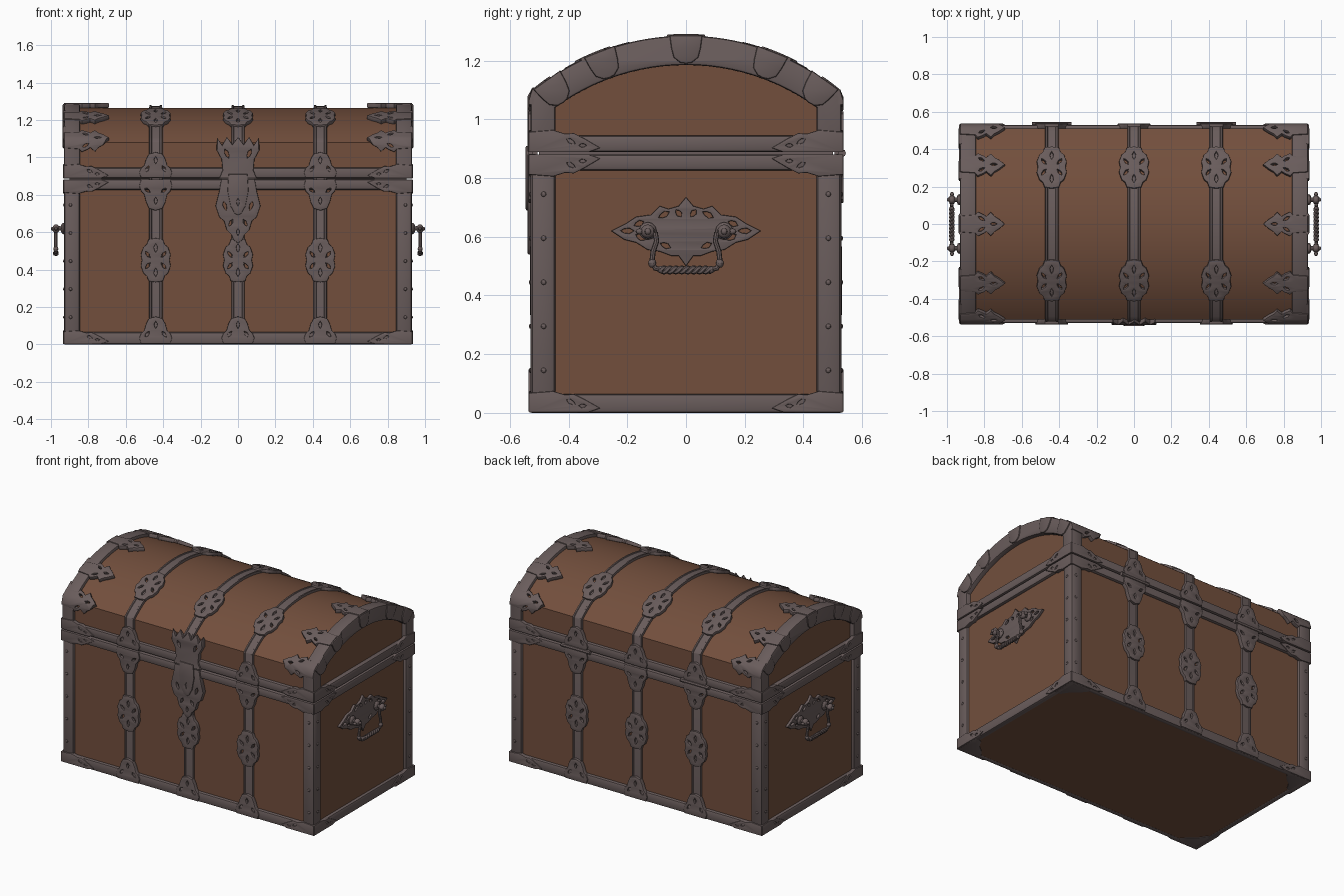
import bpy, bmesh, math
from math import sin, cos, pi
from mathutils import Vector

if "Cube" in bpy.data.objects:
    bpy.data.objects.remove(bpy.data.objects["Cube"])

def mat(name, col):
    m = bpy.data.materials.new(name)
    m.diffuse_color = (*col, 1)
    m.use_nodes = True
    m.node_tree.nodes["Principled BSDF"].inputs["Base Color"].default_value = m.diffuse_color
    return m

LEATHER = mat("brown_leather", (0.17, 0.078, 0.046))
IRON = mat("dark_iron", (0.142, 0.108, 0.106))

X, Y, H, TOP = 0.91, 0.51, 1.08, 1.265            # leather half sizes, lid shoulder, crown
R = (Y * Y + (TOP - H) ** 2) / (2 * (TOP - H))
CZ, A = TOP - R, math.asin(Y / R)
ARC = R * A
LEN = 2 * (H + ARC)

# surface mappings: (u, v, height above the surface) -> point
def girth(u, s, w):
    if s <= H:
        return Vector((u, -Y - w, s))
    if s >= LEN - H:
        return Vector((u, Y + w, LEN - s))
    a = -A + (s - H) / R
    return Vector((u, (R + w) * sin(a), CZ + (R + w) * cos(a)))

def side(u, v, w):
    return Vector((X + w, u, v))

def under(u, v, w):
    return Vector((u, v, w))

def finish(bm, name, mirror="", m=IRON):
    signs = [(a, b) for a in ((1, -1) if "x" in mirror else (1,)) for b in ((1, -1) if "y" in mirror else (1,))]
    base = list(bm.verts) + list(bm.edges) + list(bm.faces)
    for sx, sy in signs[1:]:
        d = bmesh.ops.duplicate(bm, geom=base)
        for v in d["geom"]:
            if isinstance(v, bmesh.types.BMVert):
                v.co.x *= sx
                v.co.y *= sy
    bmesh.ops.recalc_face_normals(bm, faces=bm.faces[:])
    me = bpy.data.meshes.new(name)
    bm.to_mesh(me)
    bm.free()
    me.materials.clear()
    me.materials.append(m)
    ob = bpy.data.objects.new(name, me)
    bpy.context.collection.objects.link(ob)
    bpy.ops.object.select_all(action='DESELECT')
    ob.select_set(True)
    bpy.context.view_layer.objects.active = ob
    bpy.ops.object.shade_smooth_by_angle(angle=math.radians(35))
    return ob

def box(name, lo, hi, mirror="", bev=0.012, m=IRON):
    bm = bmesh.new()
    bmesh.ops.create_cube(bm, size=1)
    for v in bm.verts:
        v.co = Vector([lo[i] + (v.co[i] + 0.5) * (hi[i] - lo[i]) for i in range(3)])
    if bev:
        bmesh.ops.bevel(bm, geom=bm.edges[:], offset=bev, segments=2, profile=0.5, affect='EDGES')
    return finish(bm, name, mirror, m)

def plate(name, outline, holes, w0, w1, fmap, mirror="", bev=0.004, cuts=False):
    """Pierced flat plate from a filled 2D curve, wrapped on to a surface."""
    cu = bpy.data.curves.new("outline", 'CURVE')
    cu.dimensions, cu.fill_mode = '2D', 'BOTH'
    cu.extrude, cu.bevel_depth, cu.offset, cu.bevel_resolution = (w1 - w0) / 2 - bev, bev, -bev, 1
    for pts in [outline] + holes:
        sp = cu.splines.new('POLY')
        sp.points.add(len(pts) - 1)
        for p, q in zip(sp.points, pts):
            p.co = (q[0], q[1], 0, 1)
        sp.use_cyclic_u = True
    ob = bpy.data.objects.new("outline", cu)
    bpy.context.collection.objects.link(ob)
    dg = bpy.context.evaluated_depsgraph_get()
    me = bpy.data.meshes.new_from_object(ob.evaluated_get(dg))
    bm = bmesh.new()
    bm.from_mesh(me)
    bpy.data.objects.remove(ob)
    bmesh.ops.remove_doubles(bm, verts=bm.verts[:], dist=1e-5)
    if cuts:
        vs = [p[1] for p in outline]
        for i in range(1, 7):
            y = min(vs) + (max(vs) - min(vs)) * i / 7
            bmesh.ops.bisect_plane(bm, geom=bm.verts[:] + bm.edges[:] + bm.faces[:], plane_co=(0, y, 0), plane_no=(0, 1, 0))
    for v in bm.verts:
        v.co = fmap(v.co.x, v.co.y, v.co.z + (w0 + w1) / 2)
    return finish(bm, name, mirror)

def sym(half, u0=0, v0=0, k=1):
    """Mirror a right-hand half outline about u = 0 and place it."""
    pts = half + [(-x, y) for x, y in reversed(half) if x > 0]
    return [(u0 + x, v0 + k * y) for x, y in pts]

def drop(u, v, ln, wd, ang=0):
    """Leaf-shaped piercing."""
    pts = [(ln, 0), (ln * .3, wd), (-ln * .5, wd * .7), (-ln, 0), (-ln * .5, -wd * .7), (ln * .3, -wd)]
    return [(u + x * cos(ang) - y * sin(ang), v + x * sin(ang) + y * cos(ang)) for x, y in pts]

def sweep(name, section, path, mirror="", m=IRON):
    """path: list of functions of a section point giving a position."""
    bm = bmesh.new()
    rings = [[bm.verts.new(f(*p)) for p in section] for f in path]
    n = len(section)
    for a, b in zip(rings, rings[1:]):
        for i in range(n):
            bm.faces.new((a[i], a[(i + 1) % n], b[(i + 1) % n], b[i]))
    bm.faces.new(rings[0])
    bm.faces.new(rings[-1])
    return finish(bm, name, mirror, m)

def tube(name, pts, r, mirror="", n=8):
    pts = [Vector(p) for p in pts]
    path = []
    for i, p in enumerate(pts):
        t = (pts[min(i + 1, len(pts) - 1)] - pts[max(i - 1, 0)]).normalized()
        a = t.orthogonal() if abs(t.x) > .9 else t.cross(Vector((1, 0, 0)))
        a.normalize()
        b = t.cross(a)
        path.append(lambda u, v, p=p, a=a, b=b: p + a * u + b * v)
    return sweep(name, [(r * cos(2 * pi * k / n), r * sin(2 * pi * k / n)) for k in range(n)], path, mirror)

def balls(name, items, mirror="", seg=10):
    bm = bmesh.new()
    for c, r in items:
        d = bmesh.ops.create_uvsphere(bm, u_segments=seg, v_segments=6, radius=1)
        for v in d["verts"]:
            v.co = Vector(c) + Vector([v.co[i] * r[i] for i in range(3)])
    return finish(bm, name, mirror)

# leather body and domed lid
box("chest_body", (-X, -Y, 0.004), (X, Y, 0.878), bev=0, m=LEATHER)
arc_s = [H + 2 * ARC * i / 40 for i in range(41)]
lid_pts = [girth(0, s, 0).yz for s in [0.89] + arc_s + [LEN - 0.89]]
sweep("domed_lid", [tuple(p) for p in lid_pts], [lambda y, z, x=x: Vector((x, y, z)) for x in (-.90, .90)], m=LEATHER)
box("lid_seam", (-.9, -.5, .87), (.9, .5, .9), bev=0)

# base rails, lid belts and corner posts
for nm, z0, z1 in (("base_rail", 0, .065), ("lower_belt", .826, .881), ("upper_belt", .888, .945)):
    box(nm + "_long", (-.93, -.53, z0), (.93, -.495, z1), "y")
    box(nm + "_end", (.89, -.53, z0), (.93, .53, z1), "x")
box("corner_post", (.845, .445, .02), (.929, .529, .87), "xy", bev=.018)

# arched end bands of the lid
r2 = (.445 ** 2 + .145 ** 2) / .29
a2 = math.asin(.445 / r2)
outer = [tuple(girth(0, s, .02).yz) for s in [.9, H] + arc_s + [LEN - H, LEN - .9]]
inner = [(r2 * sin(a2 - 2 * a2 * i / 24), 1.185 - r2 + r2 * cos(a2 - 2 * a2 * i / 24)) for i in range(25)]
plate("lid_end_band", outer + [(.445, .9)] + inner + [(-.445, .9)], [], -.065, .02, side, "x", bev=.01)

# straps over the front, lid and back
sec = [(-.036, -.004), (-.033, .014), (-.024, .014), (-.021, .010), (.021, .010), (.024, .014), (.033, .014), (.036, -.004)]
path_s = [.01, H, H + .0001] + arc_s[1:-1] + [LEN - H - .0001, LEN - H, LEN - .01]
for i, x in enumerate((-.44, 0, .44)):
    sweep("strap_%d" % i, sec, [lambda u, w, s=s, x=x: girth(u + x, s, w) for s in path_s])

# pierced oval and fan ornaments on the straps
oval = [(0, .118), (.038, .112), (.048, .085), (.066, .07), (.08, .03), (.074, 0), (.08, -.03), (.066, -.07), (.048, -.085), (.038, -.112), (0, -.118)]
fan = [(0, 0), (.078, 0), (.088, .03), (.078, .055), (.062, .07), (.052, .105), (.036, .135), (0, .145)]
for x in (-.44, 0, .44):
    for s in (.45, H + (A - .385) * R):
        holes = [drop(x, s + k * .065, .022, .009, k * pi / 2) for k in (1, -1)]
        holes += [drop(x + a * .042, s + b * .03, .02, .008, a * b * .9) for a in (1, -1) for b in (1, -1)]
        plate("oval_ornament", sym(oval, x, s), holes, 0, .022, girth, "y", cuts=s > 1)
    for s, k in ((.004, 1), (.882, -1.15), (.89, .95)):
        holes = [drop(x + a * .045, s + k * .05, .018, .008, a * k * 2.2) for a in (1, -1)]
        holes.append(drop(x, s + k * .1, .018, .008, pi / 2))
        plate("fan_ornament", sym(fan, x, s, k), holes, 0, .027, girth, "y")

# leaf claws reaching in from the lid ends, with tongues folded over the end band
leaf = [(.93, .042), (.85, .048), (.835, .064), (.805, .05), (.79, .04), (.765, .062), (.745, .04), (.72, .025), (.69, 0)]
for s in (H + .012, H + (A - .4) * R, H + ARC):
    pts = [(u, s + v) for u, v in leaf] + [(u, s - v) for u, v in reversed(leaf[:-1])]
    holes = [drop(.815, s + k * .028, .018, .007, k * .5) for k in (1, -1)] + [drop(.75, s, .018, .007)]
    plate("lid_leaf", pts, holes, 0, .026, girth, "x" if s > 1.5 else "xy", cuts=True)
tongue = [(0, 0), (.056, 0), (.05, .045), (.042, .075), (.02, .093), (0, .096)]
for a in (0, .37, .62):
    pts = [((R + .021 - d) * sin(a) + t * cos(a), CZ + (R + .021 - d) * cos(a) - t * sin(a)) for t, d in sym(tongue)]
    plate("band_tongue", pts, [], .01, .027, side, "xy" if a else "x", bev=.007)

# corner leaves on rails and belts, front/back and ends
tip = [(0, 0), (0, .066), (.08, .072), (.12, .06), (.15, .062), (.185, .045), (.24, .014), (.2, 0)]
for z, k in ((.002, 1), (.881, -1.05), (.888, 1.05)):
    for nm, edge, fm in (("long", .932, girth), ("end", .532, side)):
        pts = [(edge - u, z + k * v) for u, v in tip]
        holes = [drop(edge - .14, z + k * .035, .016, .007, .5), drop(edge - .18, z + k * .022, .012, .006)]
        plate("corner_leaf_" + nm, pts, holes, 0, .026, fm, "xy")
plate("bottom_corner", [(.93, .53), (.78, .53), (.77, .5), (.80, .46), (.85, .42), (.88, .37), (.91, .36), (.93, .37)],
      [], 0, .02, under, "xy")

# lock plate and hasp
lock = [(0, .882), (.09, .882), (.1, .82), (.12, .74), (.1, .68), (.075, .66), (.06, .61), (.035, .585), (.025, .56), (0, .54)]
holes = [drop(k * .07, .74, .025, .009, pi / 2 - k * .3) for k in (1, -1)] + [drop(k * .038, .65, .02, .008, pi / 2 + k * .5) for k in (1, -1)]
plate("lock_plate", sym(lock), holes + [drop(0, .6, .018, .007, pi / 2)], 0, .03, girth)
hasp = [(0, .888), (.1, .888), (.082, .93), (.088, .99), (.115, 1.04), (.112, 1.085), (.085, 1.065), (.06, 1.092), (.03, 1.07), (0, 1.09)]
plate("hasp_plate", sym(hasp), [drop(k * .06, 1.02, .025, .01, pi / 2 - k * .4) for k in (1, -1)], 0, .03, girth)
plate("hasp_tongue", sym([(0, .91), (.05, .91), (.056, .82), (.04, .74), (.018, .7), (0, .69)]), [drop(0, .76, .02, .008, pi / 2)], .02, .036, girth)

# hinge barrels
tube("front_hinge", [(-.09, -.527, .885), (.09, -.527, .885)], .012)
tube("back_hinge", [(.335, .531, .885), (.545, .531, .885)], .014, "x")

# rivets on the corner posts
zs = (.145, .295, .445, .595, .745)
balls("end_rivets", [((.929, .485, z), (.006, .009, .009)) for z in zs], "xy", 8)
balls("front_rivets", [((.895, .529, z), (.009, .006, .009)) for z in zs], "xy", 8)

# handle back plate, knobs and twisted bail
hp = [(0, .735), (.025, .705), (.06, .695), (.09, .705), (.12, .675), (.17, .668), (.205, .645), (.255, .62), (.21, .59),
      (.17, .58), (.13, .555), (.09, .55), (.05, .535), (.025, .535), (0, .5)]
holes = [drop(k * y, z, l, .009, k * a) for k in (1, -1) for y, z, l, a in
         ((.2, .62, .022, 0), (.16, .645, .017, -.4), (.155, .598, .017, .5), (.075, .675, .02, -.5), (.07, .57, .018, .4), (.025, .68, .014, .9))]
plate("handle_plate", sym(hp), holes, 0, .018, side, "x")
balls("handle_knobs", [((.935, .13, .62), (.014, .03, .03)), ((.953, .13, .62), (.022, .012, .012)), ((.973, .13, .618), (.02, .024, .024)),
                       ((.992, .13, .618), (.009, .011, .011)), ((.973, .158, .618), (.01, .014, .01)),
                       ((.974, .115, .51), (.014, .014, .016)), ((.974, .085, .488), (.013, .012, .013))], "xy")
tube("bail_arm", [(.974, .105, .615), (.974, .1, .585), (.974, .112, .55), (.974, .116, .515), (.974, .105, .493), (.974, .08, .487)], .009, "xy")
for k in (0, pi):
    tube("bail_twist", [(.974 + .007 * cos(k + t * .55), -.085 + .17 * t / 48, .487 + .007 * sin(k + t * .55)) for t in range(49)], .0085, "x", 6)
